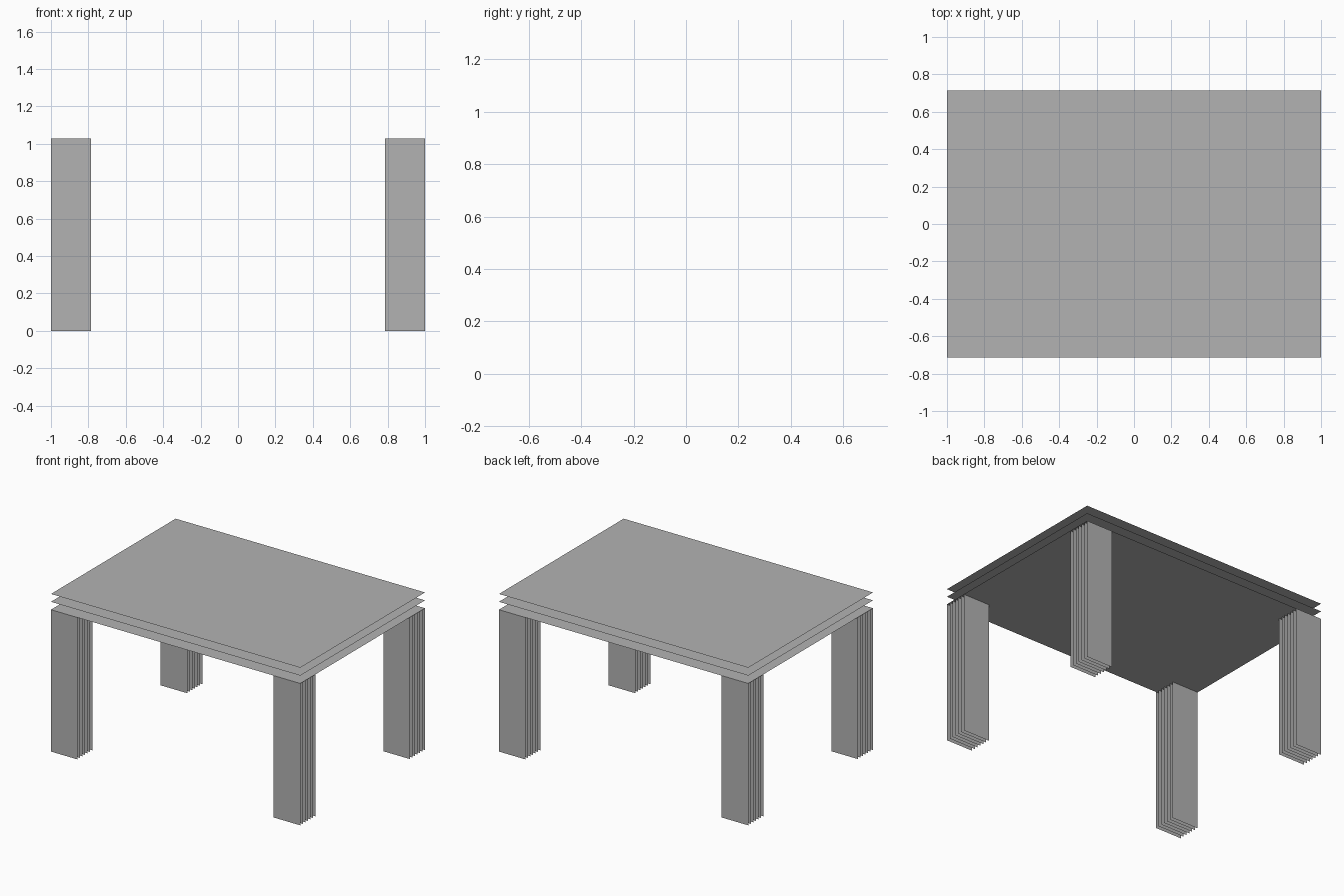
import bpy

if "Cube" in bpy.data.objects:
    bpy.data.objects.remove(bpy.data.objects["Cube"])

grey = bpy.data.materials.new("plain_grey")
grey.diffuse_color = (0.45, 0.45, 0.45, 1)
grey.use_nodes = True
grey.node_tree.nodes["Principled BSDF"].inputs["Base Color"].default_value = grey.diffuse_color

HALF_X, HALF_Y = 1.0, 5 / 7
LEG_WIDTH, LEG_HEIGHT = 1.5 / 7, 7.2 / 7
SHEET_STEP, TOP_STEP = 0.2 / 7, 0.4 / 7


def sheets(name, quads):
    """One object made of separate flat four-cornered sheets."""
    verts = [v for q in quads for v in q]
    faces = [range(i, i + 4) for i in range(0, len(verts), 4)]
    mesh = bpy.data.meshes.new(name)
    mesh.from_pydata(verts, [], [tuple(f) for f in faces])
    mesh.materials.append(grey)
    obj = bpy.data.objects.new(name, mesh)
    bpy.context.collection.objects.link(obj)


# Table top: three thin stacked sheets
top = []
for i in range(3):
    z = LEG_HEIGHT + i * TOP_STEP
    top.append([(-HALF_X, -HALF_Y, z), (HALF_X, -HALF_Y, z),
                (HALF_X, HALF_Y, z), (-HALF_X, HALF_Y, z)])
sheets("table_top", top)

# Legs: seven upright sheets in each corner, facing front
for sx, side in ((-1, "left"), (1, "right")):
    for sy, end in ((-1, "front"), (1, "back")):
        x0, x1 = sorted((sx * HALF_X, sx * (HALF_X - LEG_WIDTH)))
        leg = []
        for i in range(7):
            y = sy * (HALF_Y - i * SHEET_STEP)
            leg.append([(x0, y, 0), (x1, y, 0),
                        (x1, y, LEG_HEIGHT), (x0, y, LEG_HEIGHT)])
        sheets(f"{end}_{side}_leg", leg)
